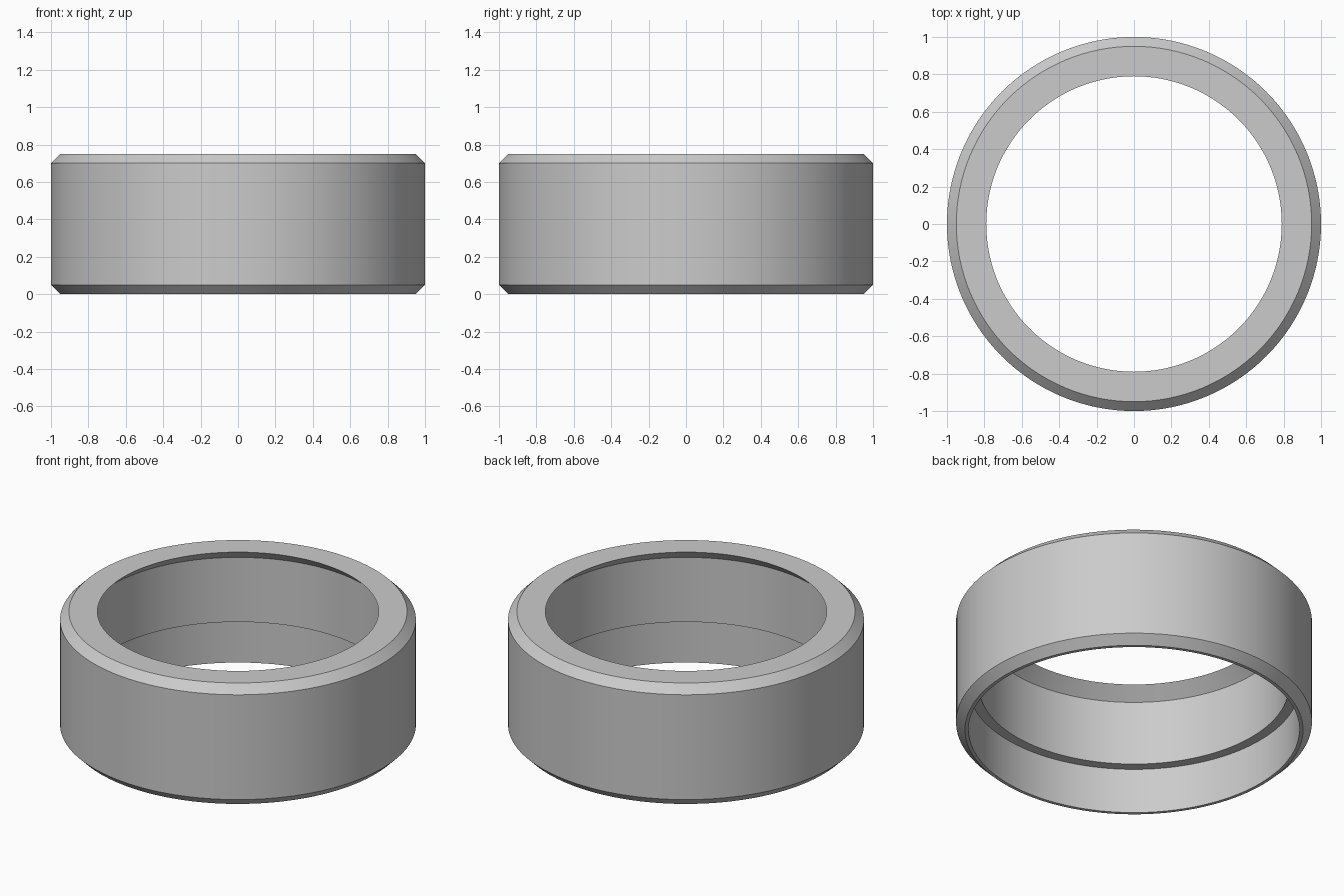
import bpy
import bmesh
import math

cube = bpy.data.objects.get("Cube")
if cube:
    bpy.data.objects.remove(cube, do_unlink=True)

# Single plain grey
grey = bpy.data.materials.new("plain_grey")
grey.use_nodes = True
colour = (0.6, 0.6, 0.6, 1.0)
grey.diffuse_color = colour
grey.node_tree.nodes["Principled BSDF"].inputs["Base Color"].default_value = colour

HEIGHT = 0.75
CHAMFER = 0.05
SEGMENTS = 128

# Cross-section as (radius, height), closed loop
profile = [
    (1 - CHAMFER, 0), (1, CHAMFER),                        # lower outer chamfer
    (1, HEIGHT - CHAMFER), (1 - CHAMFER, HEIGHT),          # upper outer chamfer
    (0.79, HEIGHT), (0.87, 0.68),                          # top lip, undercut inside
    (0.87, 0.28), (0.93, 0.28),                            # bore and step
    (0.93, 0),                                             # wider lower recess
]

# Revolve the cross-section around the vertical axis
bm = bmesh.new()
verts = [bm.verts.new((r, 0, z)) for r, z in profile]
edges = [bm.edges.new((verts[i - 1], verts[i])) for i in range(len(verts))]
bmesh.ops.spin(bm, geom=verts + edges, cent=(0, 0, 0), axis=(0, 0, 1),
               angle=math.tau, steps=SEGMENTS, use_merge=False)
bmesh.ops.remove_doubles(bm, verts=bm.verts[:], dist=0.0005)
bmesh.ops.recalc_face_normals(bm, faces=bm.faces[:])

mesh = bpy.data.meshes.new("ring_cap")
bm.to_mesh(mesh)
bm.free()
mesh.materials.append(grey)
ring = bpy.data.objects.new("ring_cap", mesh)
bpy.context.collection.objects.link(ring)

# Smooth round walls, crisp chamfer edges
bpy.ops.object.select_all(action="DESELECT")
ring.select_set(True)
bpy.context.view_layer.objects.active = ring
bpy.ops.object.shade_smooth_by_angle(angle=math.radians(30))
